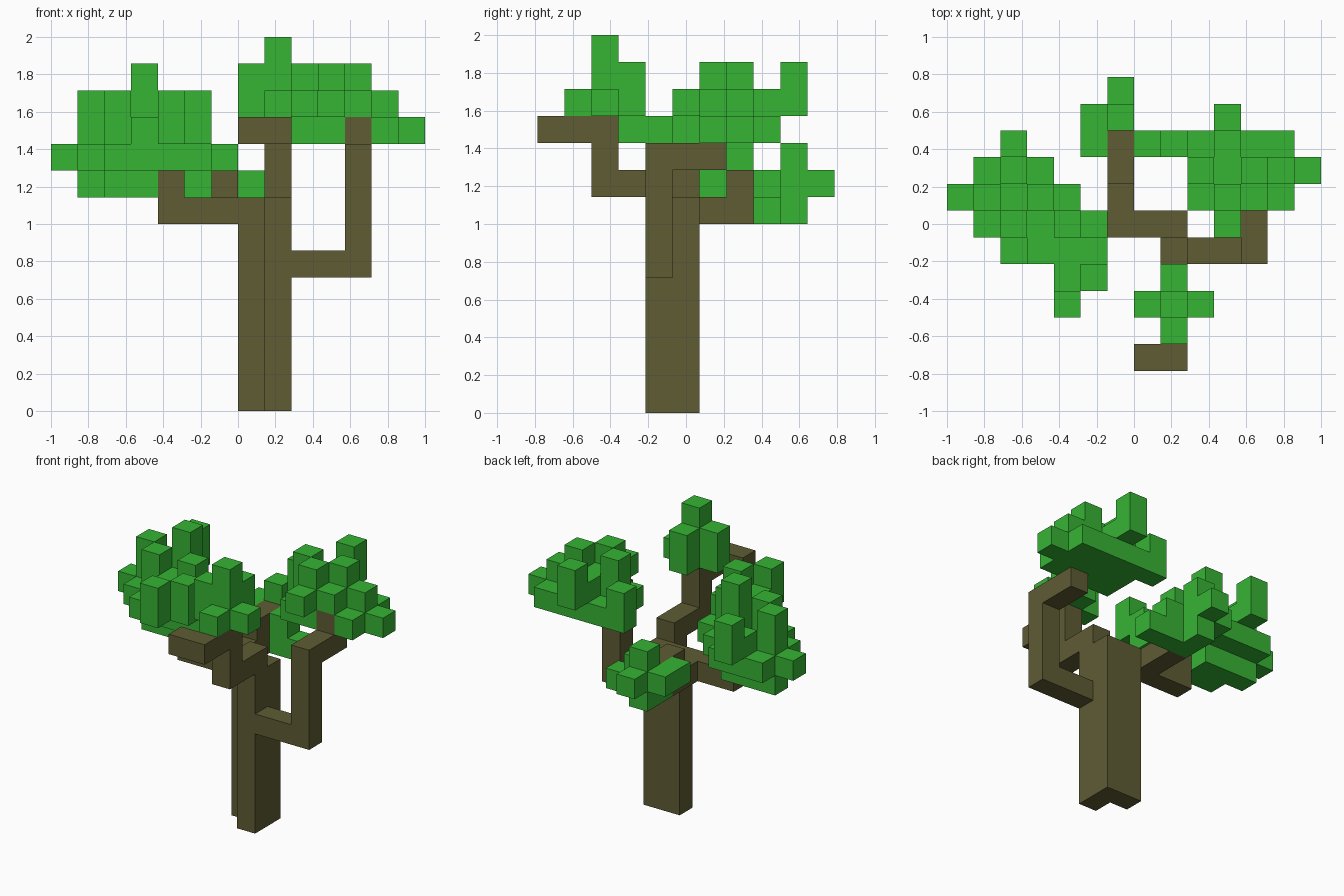
import bpy
import bmesh

cube = bpy.data.objects.get("Cube")
if cube:
    bpy.data.objects.remove(cube, do_unlink=True)

U = 1 / 7                      # edge of one block
ORIGIN = (-1.0, -5.5 * U, 0.0)  # corner of block (0, 0, 0)


def material(name, rgb):
    m = bpy.data.materials.new(name)
    m.use_nodes = True
    color = (*rgb, 1.0)
    m.diffuse_color = color
    bsdf = m.node_tree.nodes["Principled BSDF"]
    bsdf.inputs["Base Color"].default_value = color
    bsdf.inputs["Roughness"].default_value = 0.9
    return m


BARK = material("bark brown", (0.112, 0.107, 0.034))
LEAF = material("leaf green", (0.037, 0.456, 0.034))

# The six sides of a block: direction and corners, counter-clockwise from outside
SIDES = [
    ((-1, 0, 0), [(0, 0, 0), (0, 0, 1), (0, 1, 1), (0, 1, 0)]),
    ((1, 0, 0), [(1, 0, 0), (1, 1, 0), (1, 1, 1), (1, 0, 1)]),
    ((0, -1, 0), [(0, 0, 0), (1, 0, 0), (1, 0, 1), (0, 0, 1)]),
    ((0, 1, 0), [(0, 1, 0), (0, 1, 1), (1, 1, 1), (1, 1, 0)]),
    ((0, 0, -1), [(0, 0, 0), (0, 1, 0), (1, 1, 0), (1, 0, 0)]),
    ((0, 0, 1), [(0, 0, 1), (1, 0, 1), (1, 1, 1), (0, 1, 1)]),
]


def span(v):
    """A single index or an inclusive (first, last) range."""
    return range(v[0], v[1] + 1) if isinstance(v, tuple) else range(v, v + 1)


def block_part(name, mat, runs):
    """Join runs of blocks into one skin with no inner faces."""
    cells = {(x, y, z) for rx, ry, rz in runs
             for x in span(rx) for y in span(ry) for z in span(rz)}
    bm = bmesh.new()
    verts = {}

    def vert(p):
        if p not in verts:
            verts[p] = bm.verts.new([o + U * c for o, c in zip(ORIGIN, p)])
        return verts[p]

    for c in sorted(cells):
        for d, corners in SIDES:
            if tuple(a + b for a, b in zip(c, d)) not in cells:
                bm.faces.new([vert(tuple(a + b for a, b in zip(c, k))) for k in corners])
    mesh = bpy.data.meshes.new(name)
    bm.to_mesh(mesh)
    bm.free()
    mesh.materials.append(mat)
    obj = bpy.data.objects.new(name, mesh)
    bpy.context.collection.objects.link(obj)
    return obj


# Trunk: L-shaped section
block_part("trunk", BARK, [(8, (4, 5), (0, 7)), (7, 5, (0, 7))])

# Branches
block_part("left_branch", BARK, [
    ((9, 11), 4, 5), (11, 4, (5, 9)), (11, (5, 6), 9), (11, 6, 10)])
block_part("front_branch", BARK, [
    (8, (2, 4), 8), (8, 2, (9, 10)), (8, (0, 1), 10), (7, 0, 10)])
block_part("right_branch", BARK, [((4, 6), 5, 7), (4, 5, 8)])
block_part("back_branch", BARK, [(6, (6, 7), 7), (6, (7, 8), 8)])

# Foliage on the left branch
block_part("left_foliage", LEAF, [
    ((9, 12), (7, 8), 10), ((9, 10), 6, 10), (12, 6, 10), (13, 7, 10),
    (8, 8, (10, 11)), (10, 5, 11), ((10, 11), 6, 11), (10, 6, 12),
    ((9, 12), 7, 11), (9, 7, 12), (11, 7, 12),
    (10, 8, 11), (10, 9, (11, 12))])

# Foliage on the front branch
block_part("front_foliage", LEAF, [
    (8, 2, (11, 13)), (7, 2, (11, 12)), (9, 2, 11),
    (8, 1, 11), (8, 3, (11, 12))])

# Foliage on the right branch: wide layers, then single stacks
block_part("right_foliage", LEAF, [
    ((1, 3), 6, 8), ((2, 3), 5, 8),
    ((1, 3), 7, 9), ((0, 4), 6, 9), ((1, 5), 5, 9), ((2, 5), 4, 9),
    ((3, 5), 4, 10), ((4, 5), 3, 10), (3, 5, 10), (2, 7, 10),
    (2, 8, (10, 11)), (1, 6, (10, 11)), (3, 6, (10, 12)), (2, 5, (10, 11)),
    (4, 5, (10, 11)), (5, 3, 11), (4, 2, (10, 11))])

# Foliage on the back branch
block_part("back_foliage", LEAF, [
    (6, 9, (7, 9)), (6, 10, 8), (6, 8, 7),
    (5, (8, 9), 8), (7, 8, (7, 8)), (8, 8, 7)])
